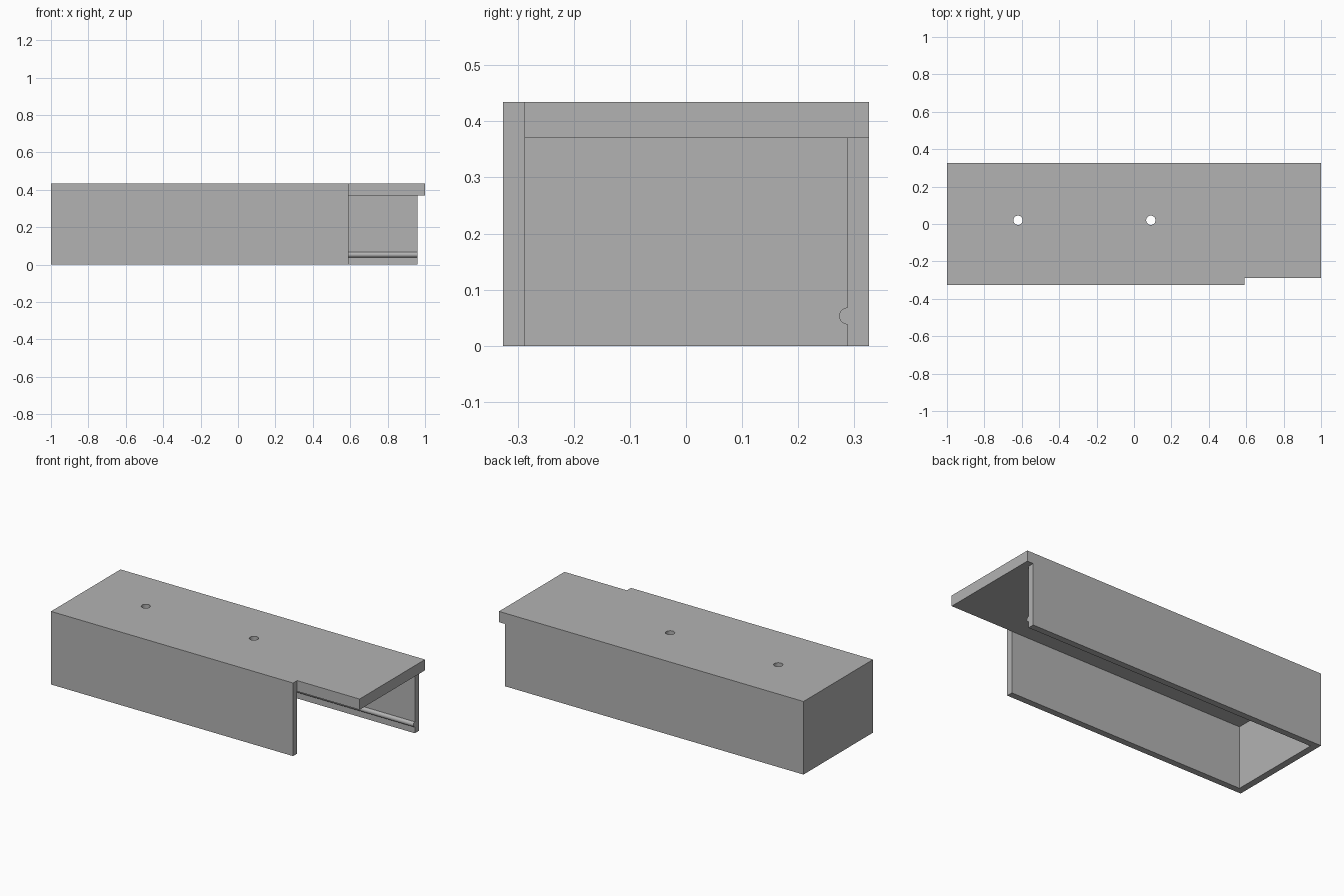
import bpy
from math import pi

if "Cube" in bpy.data.objects:
    bpy.data.objects.remove(bpy.data.objects["Cube"])

grey = bpy.data.materials.new("plain grey")
grey.use_nodes = True
colour = (0.45, 0.45, 0.45, 1)
grey.diffuse_color = colour
grey.node_tree.nodes["Principled BSDF"].inputs["Base Color"].default_value = colour

# Main dimensions
HALF_Y, HEIGHT = 0.326, 0.434
INNER_Y, CEILING = 0.288, 0.37
WALL_END, FRONT_END = 0.96, 0.59


def box(name, low, high):
    bpy.ops.mesh.primitive_cube_add(size=1)
    ob = bpy.context.object
    ob.name = name
    for v in ob.data.vertices:
        v.co = [b if c > 0 else a for c, a, b in zip(v.co, low, high)]
    ob.data.materials.append(grey)
    return ob


def cylinder(name, radius, depth, location, rotation=(0, 0, 0)):
    bpy.ops.mesh.primitive_cylinder_add(vertices=32, radius=radius, depth=depth,
                                        location=location, rotation=rotation)
    ob = bpy.context.object
    ob.name = name
    ob.data.materials.append(grey)
    return ob


def combine(target, tool, operation):
    tool.hide_render = True
    mod = target.modifiers.new(operation.title(), 'BOOLEAN')
    mod.operation, mod.solver, mod.object = operation, 'EXACT', tool
    bpy.context.view_layer.objects.active = target
    bpy.ops.object.modifier_apply(modifier=mod.name)
    bpy.data.objects.remove(tool)


cover = box("channel_cover", (-1, -HALF_Y, 0), (1, HALF_Y, HEIGHT))

# Hollow inside, open below and at the left end
combine(cover, box("cavity", (-0.96, -INNER_Y, -1), (2, INNER_Y, CEILING)), 'DIFFERENCE')

# Roof overhang past the back wall, and the shortened front wall
combine(cover, box("end_cut", (WALL_END, -1, -1), (2, 1, CEILING)), 'DIFFERENCE')
combine(cover, box("front_cut", (FRONT_END, -1, -1), (2, -INNER_Y, 1)), 'DIFFERENCE')

# Rounded rib along the inside of the back wall
rib = cylinder("rib", 0.015, 2 * WALL_END, (0, INNER_Y, 0.053), (0, pi / 2, 0))
combine(cover, rib, 'UNION')

# Two screw holes through the roof
for x in (-0.62, 0.09):
    combine(cover, cylinder("screw_hole", 0.025, 0.4, (x, 0.02, HEIGHT)), 'DIFFERENCE')

bpy.ops.object.select_all(action='DESELECT')
cover.select_set(True)
bpy.context.view_layer.objects.active = cover
bpy.ops.object.shade_smooth_by_angle(angle=pi / 6)
